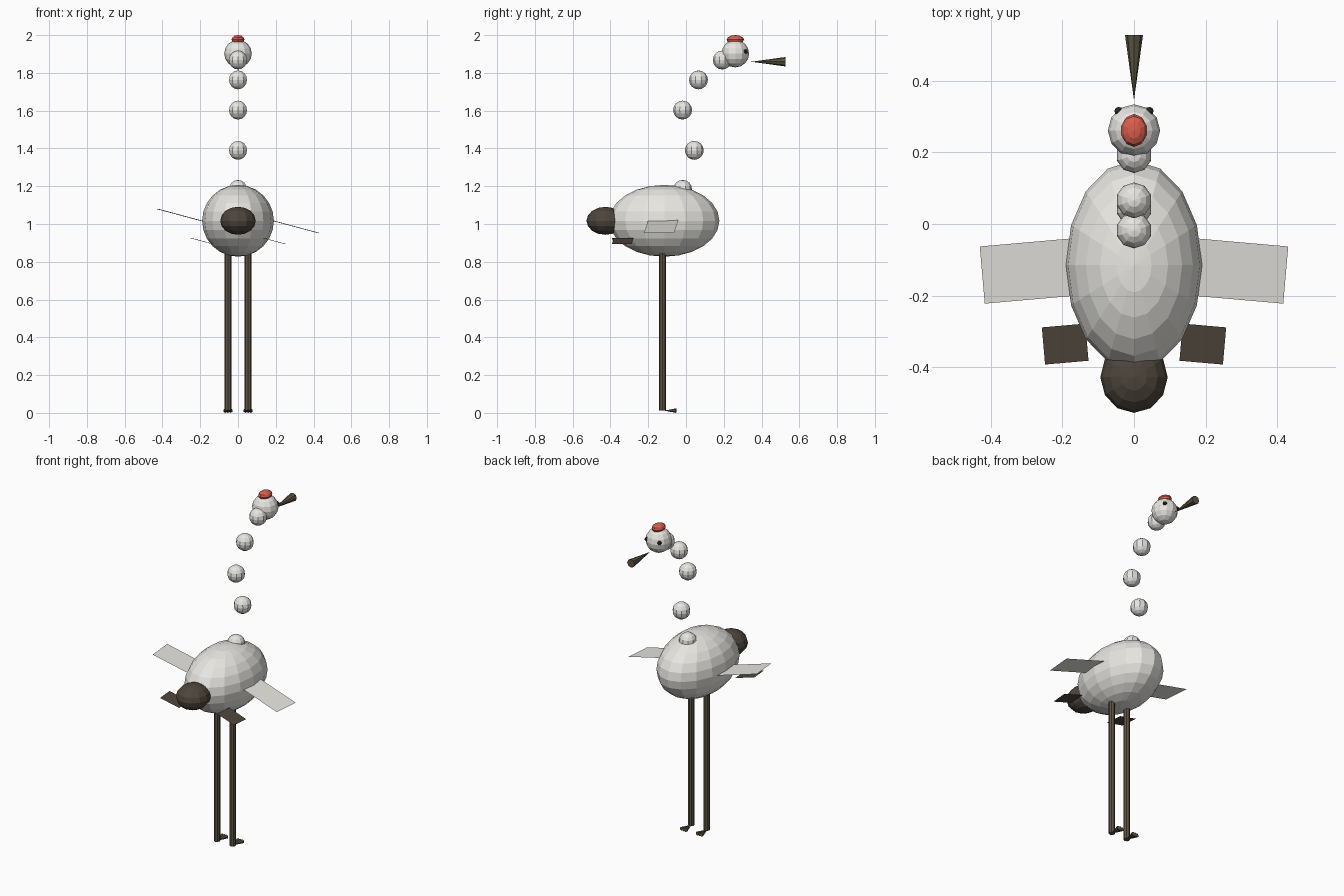
import bpy
from math import radians
from mathutils import Vector

if "Cube" in bpy.data.objects:
    bpy.data.objects.remove(bpy.data.objects["Cube"])


def material(name, rgb):
    m = bpy.data.materials.new(name)
    m.diffuse_color = (*rgb, 1)
    m.use_nodes = True
    m.node_tree.nodes["Principled BSDF"].inputs["Base Color"].default_value = m.diffuse_color
    return m


WHITE = material("off_white", (0.80, 0.79, 0.75))
DARK = material("dark_feather", (0.075, 0.06, 0.045))
HORN = material("horn", (0.11, 0.09, 0.055))
RED = material("red", (0.70, 0.11, 0.07))
BLACK = material("black", (0.02, 0.02, 0.02))


def finish(name, mat):
    ob = bpy.context.object
    ob.name = name
    ob.data.materials.append(mat)
    return ob


def ball(name, loc, radii, mat, seg=12, rings=8):
    bpy.ops.mesh.primitive_uv_sphere_add(segments=seg, ring_count=rings, radius=1, location=loc)
    bpy.context.object.scale = radii
    return finish(name, mat)


def rod(name, start, end, r1, r2, mat, sides=8):
    a, b = Vector(start), Vector(end)
    bpy.ops.mesh.primitive_cone_add(vertices=sides, radius1=r1, radius2=r2, depth=(b - a).length,
                                    location=(a + b) / 2)
    bpy.context.object.rotation_euler = (b - a).to_track_quat('Z', 'Y').to_euler()
    return finish(name, mat)


def blade(name, loc, size, yaw, mat):
    bpy.ops.mesh.primitive_plane_add(size=1, location=loc,
                                     rotation=(0, radians(15), radians(yaw)))
    bpy.context.object.scale = (*size, 1)
    return finish(name, mat)


# Body and tail
ball("body", (0, -0.115, 1.017), (0.19, 0.292, 0.19), WHITE, 16, 12)
ball("tail", (0, -0.427, 1.017), (0.094, 0.1, 0.074), DARK)

# S-curved neck made of separate balls
for i, (y, z) in enumerate([(-0.018, 1.183), (0.044, 1.39), (-0.018, 1.603),
                            (0.066, 1.763), (0.192, 1.868)]):
    ball(f"neck_{i + 1}", (0, y, z), (0.05, 0.05, 0.05), WHITE, 10, 8)

# Head, crown and beak (the beak widens away from the head)
ball("head", (0, 0.261, 1.902), (0.073, 0.073, 0.073), WHITE)
ball("crown", (0, 0.261, 1.976), (0.036, 0.046, 0.024), RED, 10, 6)
rod("beak", (0, 0.345, 1.859), (0, 0.527, 1.859), 0, 0.025, HORN)

for side, s in (("left", -1), ("right", 1)):
    ball(f"{side}_eye", (s * 0.043, 0.315, 1.913), (0.012, 0.012, 0.012), BLACK, 8, 6)
    # Wings and lower feathers share the same tilt
    blade(f"{side}_wing", (s * 0.19, -0.122, 1.016), (0.485, 0.16), -5 * s, WHITE)
    blade(f"{side}_tail_feather", (s * 0.192, -0.335, 0.91), (0.126, 0.104), -5 * s, DARK)
    # Legs and toes
    x = s * 0.053
    rod(f"{side}_leg", (x, -0.125, 0.012), (x, -0.125, 0.88), 0.018, 0.018, HORN)
    for i, d in enumerate((-1, 0, 1)):
        rod(f"{side}_toe_{i + 1}", (x + d * 0.006, -0.115, 0.012),
            (x + d * 0.014, -0.052, 0.012), 0, 0.012, HORN, 6)
